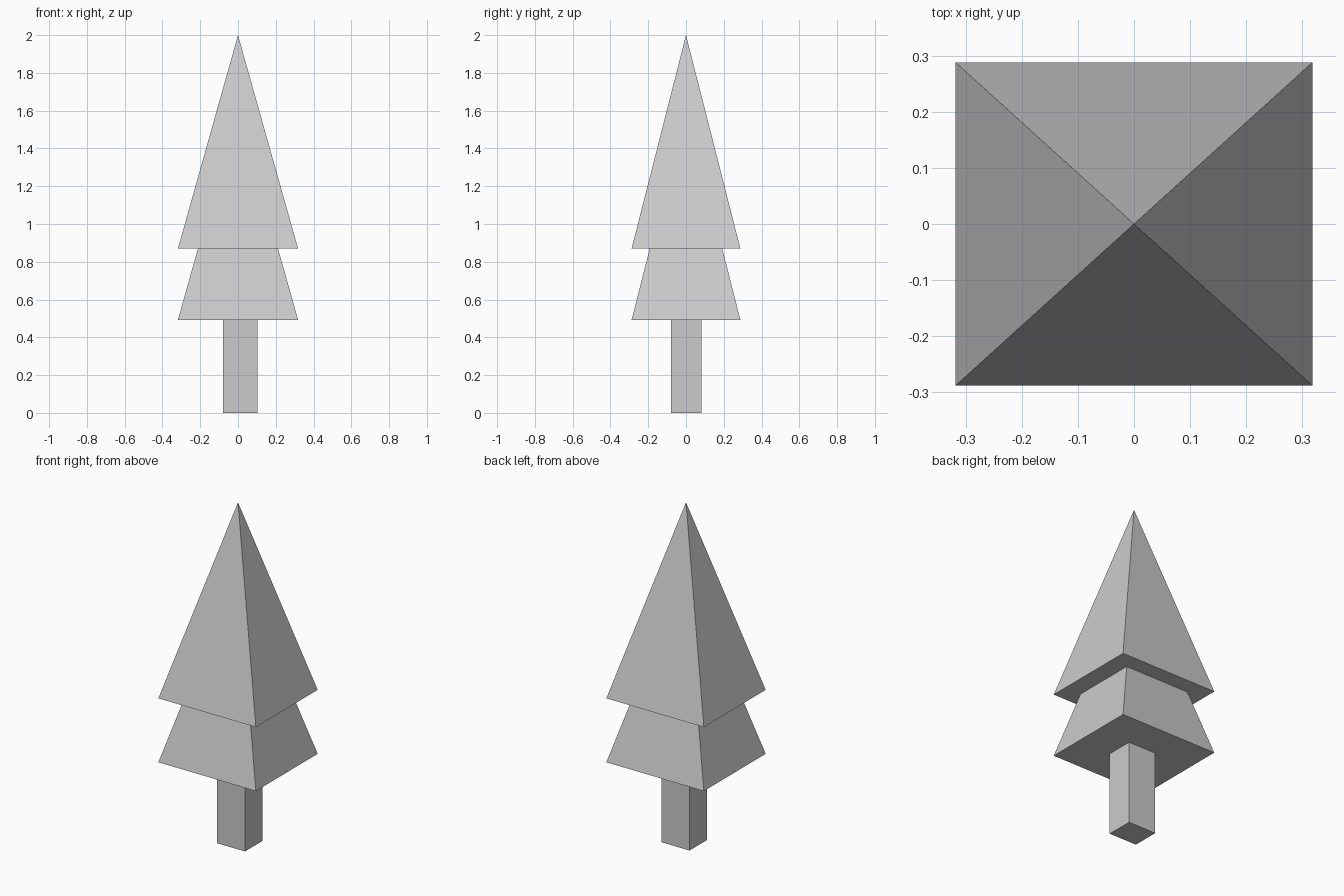
import bpy
import bmesh

if "Cube" in bpy.data.objects:
    bpy.data.objects.remove(bpy.data.objects["Cube"])


def make_object(name, bm):
    bmesh.ops.recalc_face_normals(bm, faces=bm.faces)
    mesh = bpy.data.meshes.new(name)
    bm.to_mesh(mesh)
    bm.free()
    bpy.context.collection.objects.link(bpy.data.objects.new(name, mesh))


def pyramid(name, half_x, half_y, z, height):
    bm = bmesh.new()
    base = [bm.verts.new((sx * half_x, sy * half_y, z))
            for sx, sy in ((-1, -1), (1, -1), (1, 1), (-1, 1))]
    tip = bm.verts.new((0, 0, z + height))
    bm.faces.new(base)
    for i in range(4):
        bm.faces.new((base[i], base[(i + 1) % 4], tip))
    make_object(name, bm)


def box(name, low, high):
    bm = bmesh.new()
    bmesh.ops.create_cube(bm, size=1)
    for v in bm.verts:
        v.co = [lo if c < 0 else hi for c, lo, hi in zip(v.co, low, high)]
    make_object(name, bm)


# Trunk, slightly off centre in x
box("trunk", (-0.08, -0.08, 0), (0.102, 0.081, 0.493))

# Two identical foliage tiers, the lower one's tip hidden inside the upper
for name, z in (("lower_foliage", 0.493), ("upper_foliage", 0.87)):
    pyramid(name, 0.318, 0.288, z, 1.13)
